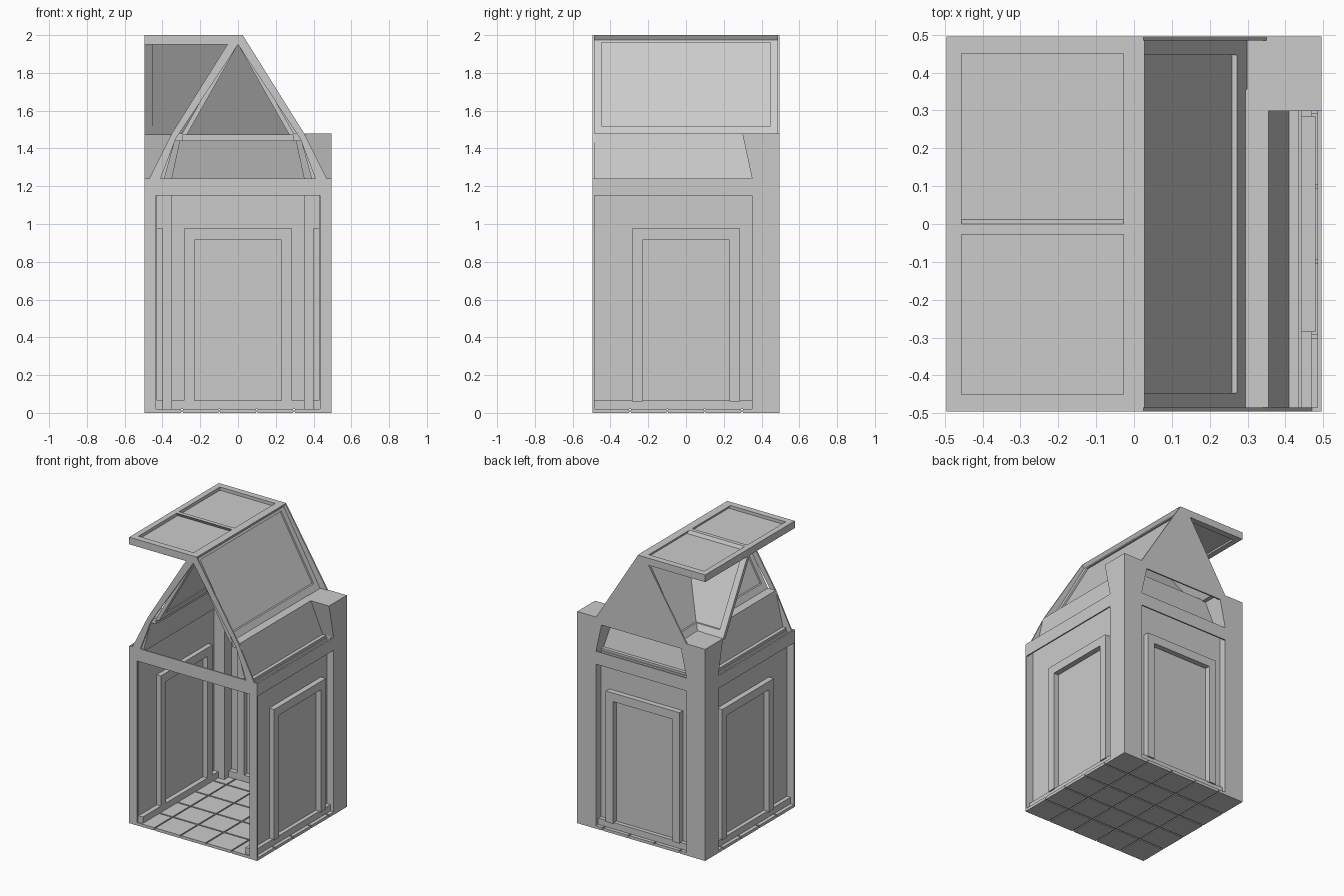
import bpy, bmesh

if "Cube" in bpy.data.objects:
    bpy.data.objects.remove(bpy.data.objects["Cube"])

H = 0.495   # half width of the module
S = 0.485   # inner face of the thin outer skin

# Local frame of a side: u = outward, v = along the side, z = up
RIGHT = lambda u, v, z: (u, v, z)
LEFT = lambda u, v, z: (-u, v, z)
BACK = lambda u, v, z: (v, u, z)


def loft(name, a, b):
    """Solid between two matching outlines."""
    bm = bmesh.new()
    va = [bm.verts.new(p) for p in a]
    vb = [bm.verts.new(p) for p in b]
    bm.faces.new(va)
    bm.faces.new(vb[::-1])
    n = len(va)
    for i in range(n):
        j = (i + 1) % n
        bm.faces.new((va[i], vb[i], vb[j], va[j]))
    bmesh.ops.recalc_face_normals(bm, faces=bm.faces)
    me = bpy.data.meshes.new(name)
    bm.to_mesh(me)
    bm.free()
    ob = bpy.data.objects.new(name, me)
    bpy.context.collection.objects.link(ob)
    return ob


def prism(name, side, prof, v0, v1=None):
    """Extrude a (u, z) profile along v; without v1 the end is mitred at v = u."""
    loft(name, [side(u, v0, z) for u, z in prof],
         [side(u, u if v1 is None else v1, z) for u, z in prof])


def box(name, side, u0, u1, v0, v1, z0, z1):
    prism(name, side, [(u0, z0), (u1, z0), (u1, z1), (u0, z1)], v0, v1)


def sheet(name, pts, y0, y1):
    """Thin upright plate from an (x, z) outline."""
    loft(name, [(x, y0, z) for x, z in pts], [(x, y1, z) for x, z in pts])


# Floor: 5 x 5 tiles over a thin grout slab
box("floor_grout", RIGHT, -H, H, -H, H, 0.006, 0.013)
step = 2 * H / 5
for i in range(5):
    for j in range(5):
        x, y = -H + i * step, -H + j * step
        g = 0.005
        box("floor_tile", RIGHT, x + (g if i else 0), x + step - (g if i < 4 else 0),
            y + (g if j else 0), y + step - (g if j < 4 else 0), 0, 0.02)

# Walls with plinth, raised panel frame, top beam and sloped eave
eave = [(0.295, 1.48), (0.355, 1.48), (0.41, 1.24), (0.435, 1.24),
        (0.435, 1.22), (0.395, 1.22), (0.335, 1.44), (0.295, 1.44)]
for tag, side, v0, v1 in (("right", RIGHT, -S, 0.35), ("left", LEFT, -S, 0.35),
                          ("back", BACK, -0.35, 0.35)):
    box(tag + "_wall", side, 0.43, 0.442, v0, v1, 0.02, 1.225)
    box(tag + "_plinth", side, 0.397, 0.47, v0, v1, 0.02, 0.065)
    for a, b in ((-0.285, -0.23), (0.23, 0.285)):
        box(tag + "_panel_jamb", side, 0.397, 0.48, a, b, 0.06, 0.975)
    box(tag + "_panel_lintel", side, 0.397, 0.48, -0.23, 0.23, 0.915, 0.975)
    box(tag + "_beam", side, S, H, v0, v1, 1.15, 1.24)
    prism(tag + "_eave", side, eave, v0, v1)

# Back corner columns, widening towards the top
for tag, side in (("right", RIGHT), ("left", LEFT)):
    box(tag + "_column", side, 0.35, H, 0.35, H, 0, 1.24)
    sq = lambda a, z: [side(u, v, z) for u, v in ((a, a), (H, a), (H, H), (a, H))]
    loft(tag + "_column_head", sq(0.35, 1.24), sq(0.298, 1.48))

# Open front: thin posts, beam and gable legs
for s, tag in ((1, "right"), (-1, "left")):
    sheet(tag + "_front_post", [(s * 0.435, 0), (s * H, 0), (s * H, 1.15), (s * 0.435, 1.15)], -H, -S)
    sheet(tag + "_gable_leg", [(0, 2), (s * 0.025, 2), (s * 0.35, 1.48), (s * 0.47, 1.24),
                               (s * 0.41, 1.24), (s * 0.33, 1.45), (0, 1.95)], -H, -S)
sheet("front_beam", [(-H, 1.15), (H, 1.15), (H, 1.24), (-H, 1.24)], -H, -S)

# Closed back gable
sheet("back_gable", [(-0.025, 2), (0.025, 2), (0.35, 1.48), (0.31, 1.435),
                     (-0.31, 1.435), (-0.35, 1.48)], S, H)


def roof(tag, side, v0, v1, w):
    """Sloped roof panel with a raised rim; v1=None mitres the inner end."""
    at = lambda z, d: ((2 - z) * 0.295 / 0.52 - d, z)
    band = lambda hi, lo, d0, d1: [at(hi, d0), at(lo, d0), at(lo, d1), at(hi, d1)]
    prism(tag + "_roof_panel", side, band(1.97, 1.5, 0.013, 0.02), v0, v1)
    prism(tag + "_roof_rim_top", side, band(2.0, 1.96, 0, 0.028), v0, v1)
    prism(tag + "_roof_rim_bottom", side, band(1.52, 1.47, 0, 0.028), v0, v1)
    prism(tag + "_roof_rim_end", side, band(1.96, 1.52, 0, 0.028), v0, v0 + w)
    if v1 is not None:
        prism(tag + "_roof_rim_end", side, band(1.96, 1.52, 0, 0.028), v1 - w, v1)


roof("right", RIGHT, -S, S, 0.038)
roof("left", LEFT, -S, S, 0.038)
roof("cross", BACK, -H, None, 0.045)   # cross roof forming the valley at back left

# Flat canopy on the left with a rim all round
box("canopy_panel", RIGHT, -0.46, 0.0, -0.45, 0.45, 1.962, 1.978)
box("canopy_rim_left", RIGHT, -H, -0.455, -H, H, 1.95, 2)
box("canopy_rim_front", RIGHT, -0.455, 0.0, -H, -0.45, 1.95, 2)
box("canopy_rim_back", RIGHT, -0.455, 0.0, 0.45, H, 1.95, 2)
